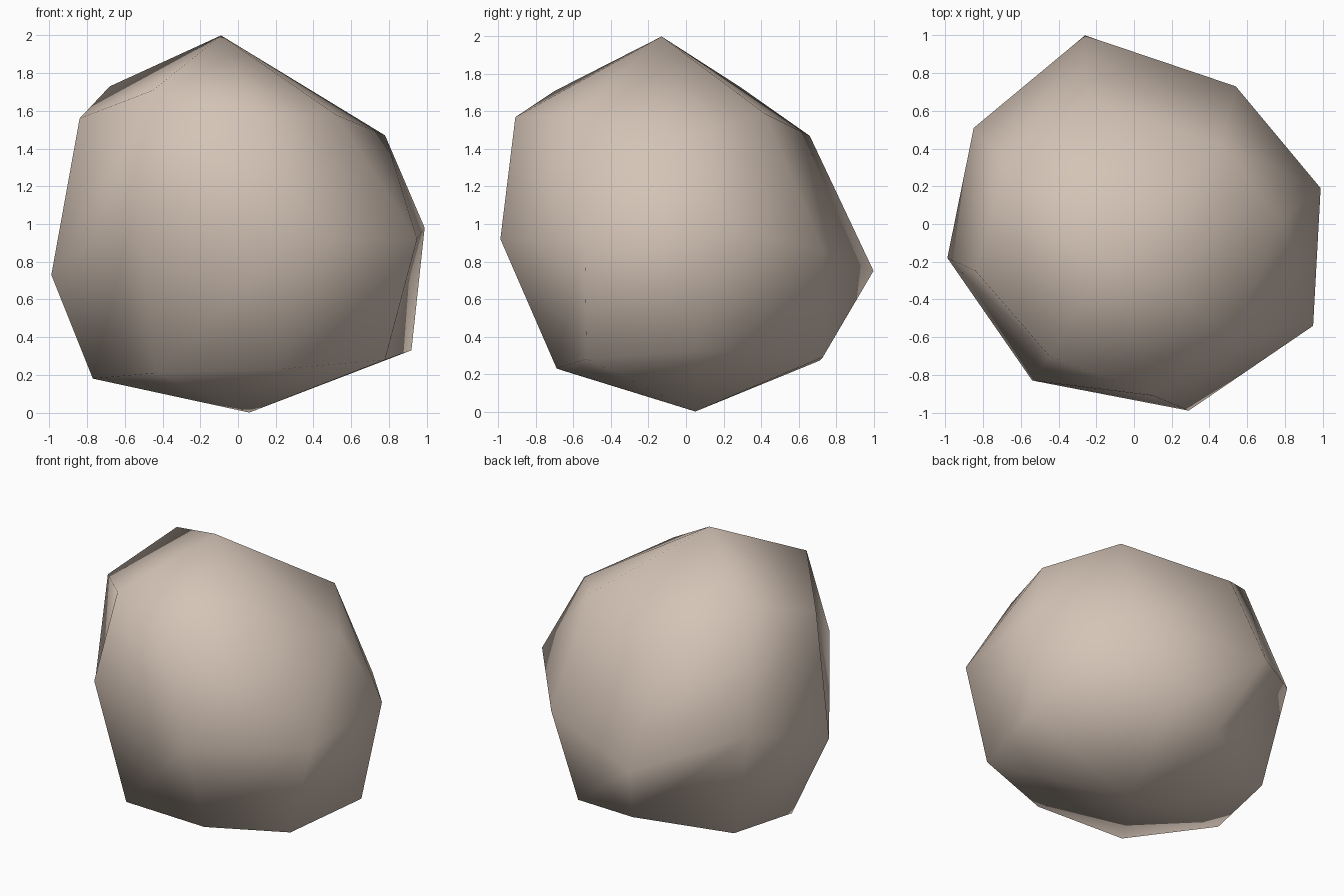
import bpy
import bmesh
from mathutils import Vector

default_cube = bpy.data.objects.get("Cube")
if default_cube:
    bpy.data.objects.remove(default_cube, do_unlink=True)

# Single warm stone colour
stone = bpy.data.materials.new("warm_beige_stone")
stone.use_nodes = True
stone_colour = (0.66, 0.55, 0.47, 1.0)
stone.diffuse_color = stone_colour
stone.node_tree.nodes["Principled BSDF"].inputs["Base Color"].default_value = stone_colour

# Irregular rings of the boulder, counter-clockwise from the left side (hundredths)
lower_ring = [(92, 6, 33), (33, 73, 29), (-8, 71, 27), (-69, 45, 22),
              (-77, -8, 18), (-43, -63, 21), (22, -69, 23), (78, -53, 28)]
middle_ring = [(99, 19, 98), (54, 73, 86), (-26, 100, 75), (-85, 51, 97),
               (-99, -18, 73), (-54, -83, 111), (29, -99, 92), (95, -54, 92)]
upper_ring = [(78, 2, 147), (46, 42, 159), (-25, 66, 147), (-68, 29, 173),
              (-84, -25, 156), (-45, -70, 171), (10, -91, 157), (52, -60, 158)]
bottom_tip = (6, 5, 0)
top_tip = (-9, -13, 200)


def add_vert(bm, point):
    return bm.verts.new(Vector(point) / 100)


def bridge(bm, below, above):
    """Join two rings with a band of quads."""
    count = len(below)
    for index in range(count):
        following = (index + 1) % count
        bm.faces.new((below[index], below[following], above[following], above[index]))


def cap(bm, ring, tip):
    """Close a ring with a fan of triangles."""
    for index, vert in enumerate(ring):
        bm.faces.new((vert, ring[(index + 1) % len(ring)], tip))


# Boulder body
bm = bmesh.new()
rings = [[add_vert(bm, point) for point in ring]
         for ring in (lower_ring, middle_ring, upper_ring)]
for below, above in zip(rings, rings[1:]):
    bridge(bm, below, above)
cap(bm, rings[-1], add_vert(bm, top_tip))
cap(bm, rings[0][::-1], add_vert(bm, bottom_tip))
bmesh.ops.recalc_face_normals(bm, faces=bm.faces[:])
for face in bm.faces:
    face.smooth = True

mesh = bpy.data.meshes.new("boulder")
bm.to_mesh(mesh)
bm.free()
mesh.materials.append(stone)
boulder = bpy.data.objects.new("boulder", mesh)
bpy.context.collection.objects.link(boulder)
